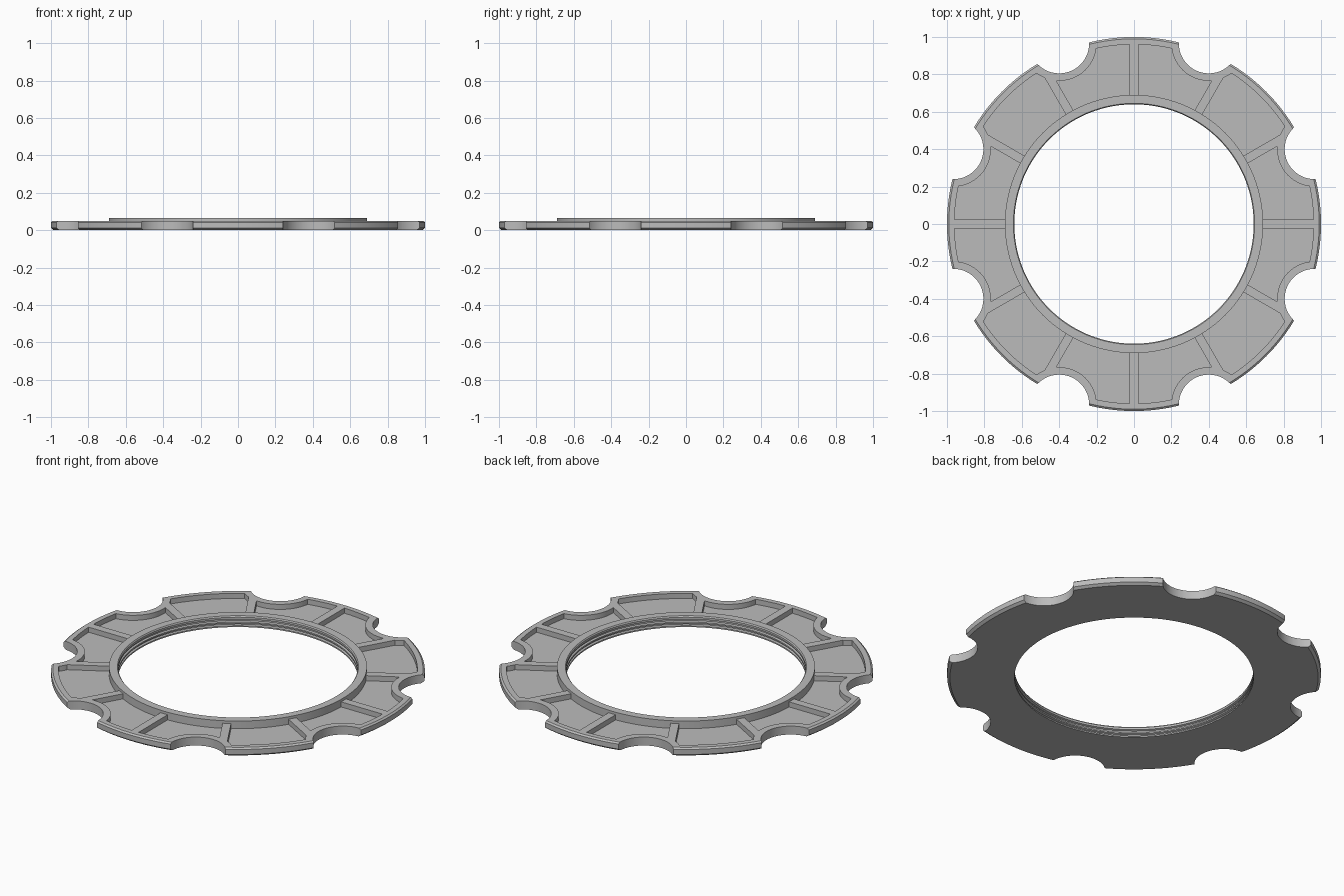
import bpy, bmesh, math
from mathutils import Matrix

if "Cube" in bpy.data.objects:
    bpy.data.objects.remove(bpy.data.objects["Cube"], do_unlink=True)

SEGMENTS = 192
NOTCH_DIST, NOTCH_R = 1.045, 0.16
RIM = 0.04
FLOOR, TOP = 0.02, 0.05

grey = bpy.data.materials.new("plain grey")
grey.use_nodes = True
grey.diffuse_color = (0.5, 0.5, 0.5, 1)
grey.node_tree.nodes["Principled BSDF"].inputs["Base Color"].default_value = (0.5, 0.5, 0.5, 1)


def finish(bm, name):
    bmesh.ops.recalc_face_normals(bm, faces=bm.faces[:])
    mesh = bpy.data.meshes.new(name)
    bm.to_mesh(mesh)
    bm.free()
    mesh.materials.append(grey)
    obj = bpy.data.objects.new(name, mesh)
    bpy.context.collection.objects.link(obj)
    return obj


def lathe(name, profile):
    """Revolve a closed (radius, height) outline around z."""
    bm = bmesh.new()
    rings = []
    for i in range(SEGMENTS):
        a = math.tau * i / SEGMENTS
        rings.append([bm.verts.new((r * math.cos(a), r * math.sin(a), z)) for r, z in profile])
    n = len(profile)
    for i in range(SEGMENTS):
        p, q = rings[i], rings[(i + 1) % SEGMENTS]
        for j in range(n):
            k = (j + 1) % n
            bm.faces.new((p[j], q[j], q[k], p[k]))
    return finish(bm, name)


def notch_cylinders(name, radius):
    bm = bmesh.new()
    for i in range(8):
        turn = Matrix.Rotation(math.radians(22.5 + 45 * i), 4, "Z")
        bmesh.ops.create_cone(bm, cap_ends=True, segments=96, radius1=radius, radius2=radius,
                              depth=1, matrix=turn @ Matrix.Translation((NOTCH_DIST, 0, 0)))
    return finish(bm, name)


def rib_boxes(name):
    bm = bmesh.new()
    for i in range(12):
        turn = Matrix.Rotation(math.radians(30 * i), 4, "Z")
        bmesh.ops.create_cube(bm, size=1, matrix=turn @ Matrix.Translation((0.85, 0, 0))
                              @ Matrix.Diagonal((0.5, 0.046, 1, 1)))
    return finish(bm, name)


def subtract(obj, cutter):
    """Cut one object from another, then discard the cutter."""
    cutter.hide_render = True
    mod = obj.modifiers.new("cut", "BOOLEAN")
    mod.operation, mod.solver, mod.object = "DIFFERENCE", "EXACT", cutter
    graph = bpy.context.evaluated_depsgraph_get()
    result = bpy.data.meshes.new_from_object(obj.evaluated_get(graph))
    obj.modifiers.clear()
    obj.data = result
    bpy.data.objects.remove(cutter, do_unlink=True)
    bpy.context.view_layer.update()


# Chamfered plate with eight round notches
plate = lathe("notched_plate", [(0.67, 0), (0.985, 0), (1, 0.012), (1, 0.042), (0.99, TOP), (0.67, TOP)])
subtract(plate, notch_cylinders("notch_cutter", NOTCH_R))

# Recessed pockets, leaving twelve ribs and a raised border
pockets = lathe("pocket_cutter", [(0.65, FLOOR), (1 - RIM, FLOOR), (1 - RIM, 0.2), (0.65, 0.2)])
subtract(pockets, rib_boxes("rib_cutter"))
subtract(pockets, notch_cylinders("border_cutter", NOTCH_R + RIM))
subtract(plate, pockets)

# Inner collar with a grooved bore
collar = lathe("inner_collar", [
    (0.67, 0), (0.67, 0.01), (0.69, 0.01), (0.69, 0.065), (0.645, 0.065),
    (0.64, 0.058), (0.64, 0.046), (0.65, 0.042), (0.65, 0.034),
    (0.64, 0.030), (0.64, 0.022), (0.65, 0.018), (0.65, 0.012), (0.64, 0.008), (0.64, 0)])

# Smooth round walls, crisp edges
bpy.context.view_layer.update()
bpy.ops.object.select_all(action="DESELECT")
for part in (plate, collar):
    part.select_set(True)
bpy.context.view_layer.objects.active = plate
bpy.ops.object.shade_smooth_by_angle(angle=math.radians(25))
